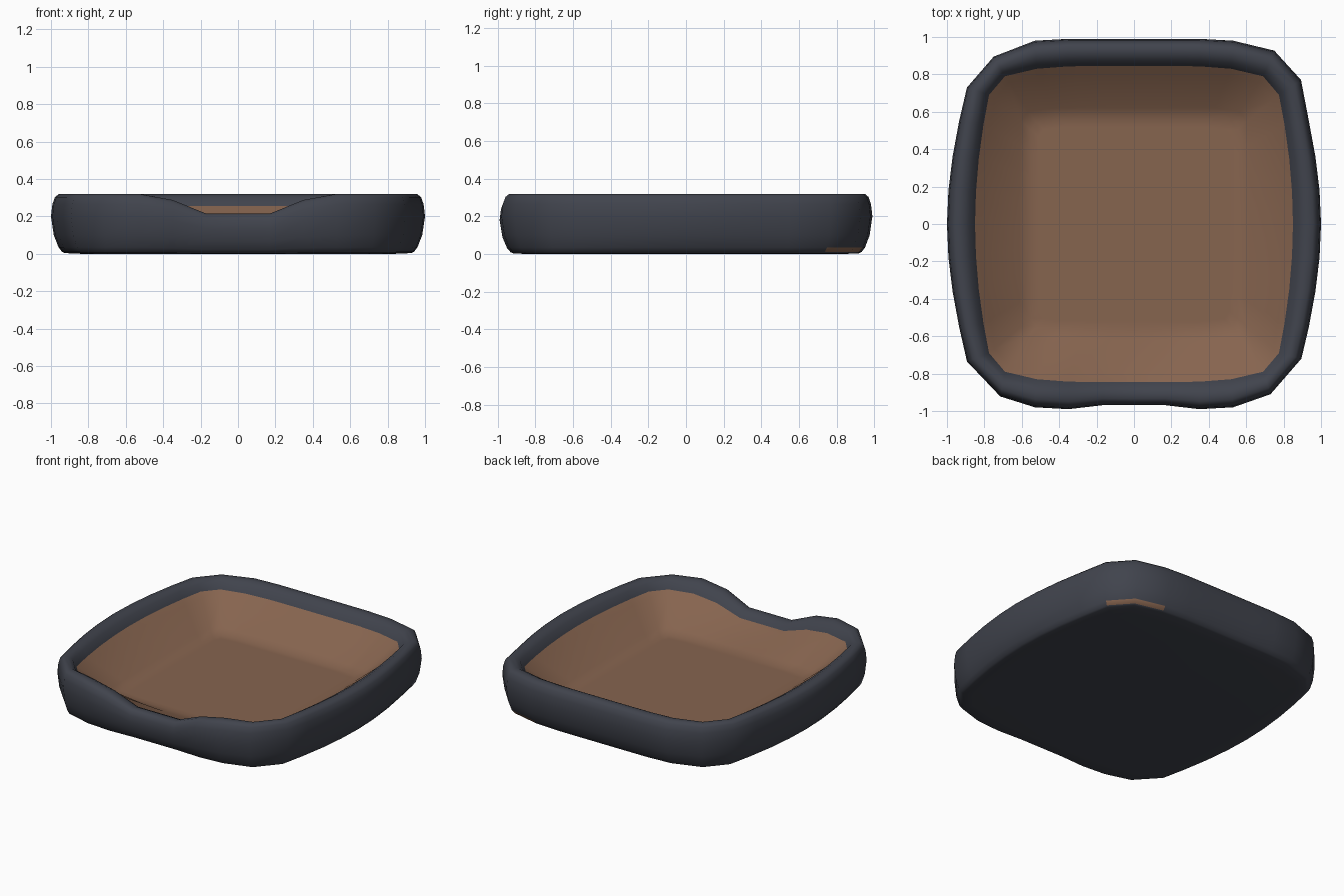
import bpy, math

if "Cube" in bpy.data.objects:
    bpy.data.objects.remove(bpy.data.objects["Cube"])

def material(name, rgb):
    m = bpy.data.materials.new(name)
    m.diffuse_color = (*rgb, 1)
    m.use_nodes = True
    m.node_tree.nodes["Principled BSDF"].inputs["Base Color"].default_value = m.diffuse_color
    return m

charcoal = material("charcoal_fabric", (0.052, 0.057, 0.074))
brown = material("brown_fabric", (0.24, 0.128, 0.078))

# Quarter outlines, from the right side round to the back
OUTER = [(1, 0), (.992, .18), (.97, .36), (.935, .55), (.893, .735),
         (.74, .915), (.53, .98), (.35, .99), (.17, .99), (0, .99)]
INNER = [(.85, 0), (.845, .17), (.83, .35), (.805, .53), (.775, .69),
         (.69, .79), (.52, .83), (.35, .843), (.17, .845), (0, .845)]
FLOOR = [(.58, 0), (.58, .13), (.58, .26), (.58, .4), (.58, .53),
         (.55, .575), (.42, .59), (.28, .59), (.14, .59), (0, .59)]

def full_loop(q):
    half = q + [(-x, y) for x, y in q[-2::-1]]
    return half + [(x, -y) for x, y in half[-2:0:-1]]

outer, inner, floor = map(full_loop, (OUTER, INNER, FLOOR))
N = len(outer)
# Hand-made unevenness of the corners
outer[4], outer[5] = (.893, .77), (.75, .927)
outer[13], outer[14] = (-.75, .895), (-.893, .73)
outer[22], outer[23] = (-.893, -.735), (-.715, -.922)
outer[31], outer[32] = (.73, -.91), (.895, -.72)

# Depth of the entrance dip in the front rim
def dip(x, y):
    if y > -.6:
        return 0
    pts = [(0, .105), (.17, .105), (.35, .032), (.52, 0), (9, 0)]
    for (a, da), (b, db) in zip(pts, pts[1:]):
        if abs(x) <= b:
            return da + (db - da) * (abs(x) - a) / (b - a)

def rim_ring(t, z):
    ring = []
    for (ox, oy), (ix, iy) in zip(outer, inner):
        d = dip(ox, oy)
        x, y = ox + (ix - ox) * t, oy + (iy - oy) * t
        ring.append((x, y + max(0, d - .035) * .3 * (1 - t), z - d * z / .32))
    return ring

def loft(name, rings, mats, cap_first=False, cap_last=False):
    verts = [v for r in rings for v in r]
    faces = [(k * N + i, k * N + (i + 1) % N, (k + 1) * N + (i + 1) % N, (k + 1) * N + i)
             for k in range(len(rings) - 1) for i in range(N)]
    if cap_first:
        faces.append(tuple(reversed(range(N))))
    if cap_last:
        faces.append(tuple(range((len(rings) - 1) * N, len(rings) * N)))
    me = bpy.data.meshes.new(name)
    me.from_pydata(verts, [], faces)
    for m in mats:
        me.materials.append(m)
    ob = bpy.data.objects.new(name, me)
    bpy.context.collection.objects.link(ob)
    bpy.ops.object.select_all(action='DESELECT')
    ob.select_set(True)
    bpy.context.view_layer.objects.active = ob
    bpy.ops.object.shade_smooth_by_angle(angle=math.radians(50))
    return ob

# Padded bolster with its closed underside
profile = [(1.1, 0), (.5, .004), (.4, .01), (.27, .035), (.1, .1), (0, .2), (.05, .265),
           (.14, .303), (.28, .32), (.55, .32), (.8, .3), (1, .255)]
bolster = loft("bolster", [rim_ring(t, z) for t, z in profile], [charcoal, brown], cap_first=True)

# Cushion corner showing under the back right of the bolster
for i in (4, 5):
    bolster.data.polygons[2 * N + i].material_index = 1

# Cushion lining: sloped walls, a soft bend, then a flat floor
FLOOR_Z = .07
top = rim_ring(1, .255)

def wall_ring(s):
    return [(a[0] + (b[0] - a[0]) * s, a[1] + (b[1] - a[1]) * s,
             a[2] + (FLOOR_Z - a[2]) * s) for a, b in zip(top, floor)]

def floor_ring(k):
    return [(x * k, y * k, FLOOR_Z) for x, y in floor]

loft("cushion", [top, wall_ring(.15), wall_ring(.88), floor_ring(.95), floor_ring(.88), floor_ring(.4)],
     [brown], cap_last=True)
